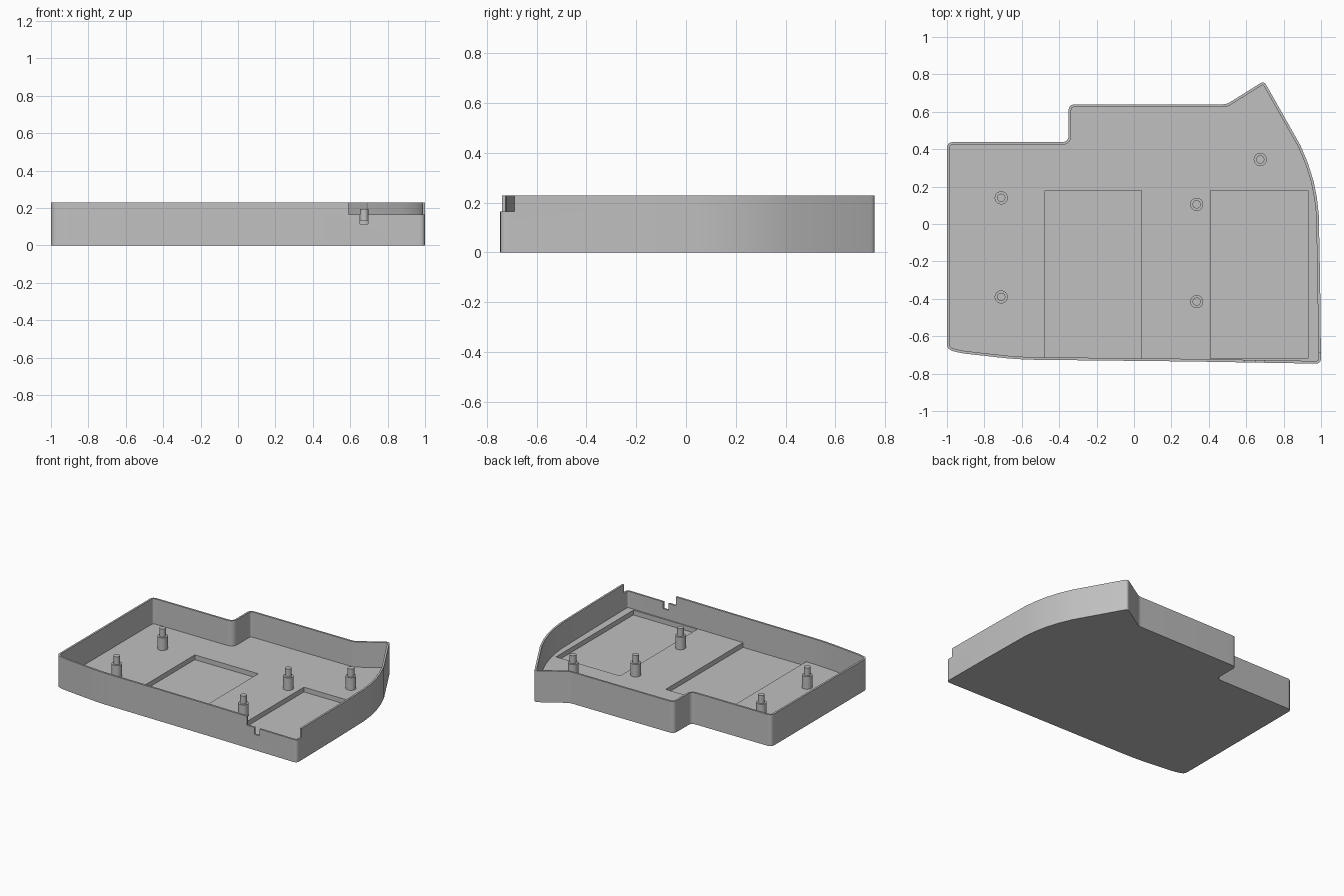
import bpy, bmesh
from mathutils import Vector

cube = bpy.data.objects.get("Cube")
if cube:
    bpy.data.objects.remove(cube, do_unlink=True)

HEIGHT, FLOOR, POCKET, WALL = 0.23, 0.045, 0.01, 0.014

grey = bpy.data.materials.new("plain grey")
grey.use_nodes = True
grey.diffuse_color = (0.53, 0.53, 0.53, 1)
grey.node_tree.nodes["Principled BSDF"].inputs["Base Color"].default_value = grey.diffuse_color


def rounded(corners, steps=5):
    """Replace each corner (x, y, cut length) by a short curve."""
    out = []
    for i, (x, y, r) in enumerate(corners):
        p = Vector((x, y))
        if r == 0:
            out.append(p)
            continue
        a = p + (Vector(corners[i - 1][:2]) - p).normalized() * r
        b = p + (Vector(corners[(i + 1) % len(corners)][:2]) - p).normalized() * r
        for k in range(steps + 1):
            t = k / steps
            out.append(a * (1 - t) ** 2 + p * 2 * t * (1 - t) + b * t ** 2)
    return out


def inset(points, d):
    """Mitred inward offset of a counter-clockwise outline."""
    out = []
    for i, p in enumerate(points):
        e1 = (p - points[i - 1]).normalized()
        e2 = (points[(i + 1) % len(points)] - p).normalized()
        n1, n2 = Vector((-e1.y, e1.x)), Vector((-e2.y, e2.x))
        out.append(p + (n1 + n2) * d / (1 + n1.dot(n2)))
    return out


def prism(name, points, z0, z1):
    bm = bmesh.new()
    face = bm.faces.new([bm.verts.new((p[0], p[1], z0)) for p in points])
    top = bmesh.ops.extrude_face_region(bm, geom=[face])["geom"]
    bmesh.ops.translate(bm, vec=(0, 0, z1 - z0),
                        verts=[v for v in top if isinstance(v, bmesh.types.BMVert)])
    bmesh.ops.recalc_face_normals(bm, faces=bm.faces)
    return finish(name, bm)


def finish(name, bm):
    mesh = bpy.data.meshes.new(name)
    bm.to_mesh(mesh)
    bm.free()
    mesh.materials.append(grey)
    obj = bpy.data.objects.new(name, mesh)
    bpy.context.collection.objects.link(obj)
    return obj


def box(name, x0, x1, y0, y1, z0, z1):
    return prism(name, [(x0, y0), (x1, y0), (x1, y1), (x0, y1)], z0, z1)


def activate(obj):
    bpy.ops.object.select_all(action="DESELECT")
    obj.select_set(True)
    bpy.context.view_layer.objects.active = obj


def cut(obj, cutter):
    cutter.hide_render = True
    mod = obj.modifiers.new("cut", "BOOLEAN")
    mod.operation, mod.solver, mod.object = "DIFFERENCE", "EXACT", cutter
    activate(obj)
    bpy.ops.object.modifier_apply(modifier=mod.name)
    bpy.data.objects.remove(cutter, do_unlink=True)


def smooth(obj):
    activate(obj)
    bpy.ops.object.shade_smooth_by_angle(angle=0.5)


# Tray outline, counter-clockwise from the front left bend
outline = rounded([
    (-1, -0.67, 0.03), (-0.93, -0.69, 0.03), (-0.62, -0.725, 0.1),
    (0.3, -0.735, 0), (1, -0.747, 0.03), (0.995, -0.3, 0), (0.988, 0.05, 0),
    (0.978, 0.14, 0), (0.96, 0.23, 0), (0.93, 0.325, 0), (0.89, 0.42, 0),
    (0.695, 0.765, 0.025), (0.495, 0.64, 0.02), (-0.35, 0.64, 0.035),
    (-0.35, 0.438, 0.035), (-1, 0.438, 0.035)])

# Hollow tray
tray = prism("tray", outline, 0, HEIGHT)
cut(tray, prism("hollow", inset(outline, WALL), FLOOR, HEIGHT + 0.1))

# Two recessed rectangles in the floor
for x0, x1 in ((-0.475, 0.04), (0.41, 0.93)):
    cut(tray, box("pocket", x0, x1, -0.718, 0.178, POCKET, FLOOR + 0.002))

# Lowered rim at the front corner with a small slot below it
cut(tray, box("corner_notch", 0.59, 1.1, -0.9, -0.69, 0.165, HEIGHT + 0.1))
cut(tray, box("cable_slot", 0.652, 0.695, -0.9, -0.69, 0.115, HEIGHT))
smooth(tray)

# Stepped support pegs
profile = [(0.035, FLOOR - 0.005), (0.035, 0.137), (0.022, 0.137), (0.022, 0.195)]
pegs = [(-0.71, 0.14), (-0.71, -0.39), (0.335, 0.105), (0.335, -0.415), (0.675, 0.345)]
for i, (x, y) in enumerate(pegs):
    bm = bmesh.new()
    for (r, z0), (_, z1) in (profile[:2], profile[2:]):
        ring = bmesh.ops.create_cone(bm, cap_ends=True, segments=32, radius1=r,
                                     radius2=r, depth=z1 - z0)["verts"]
        bmesh.ops.translate(bm, verts=ring, vec=(x, y, (z0 + z1) / 2))
    smooth(finish(f"support_peg_{i + 1}", bm))
